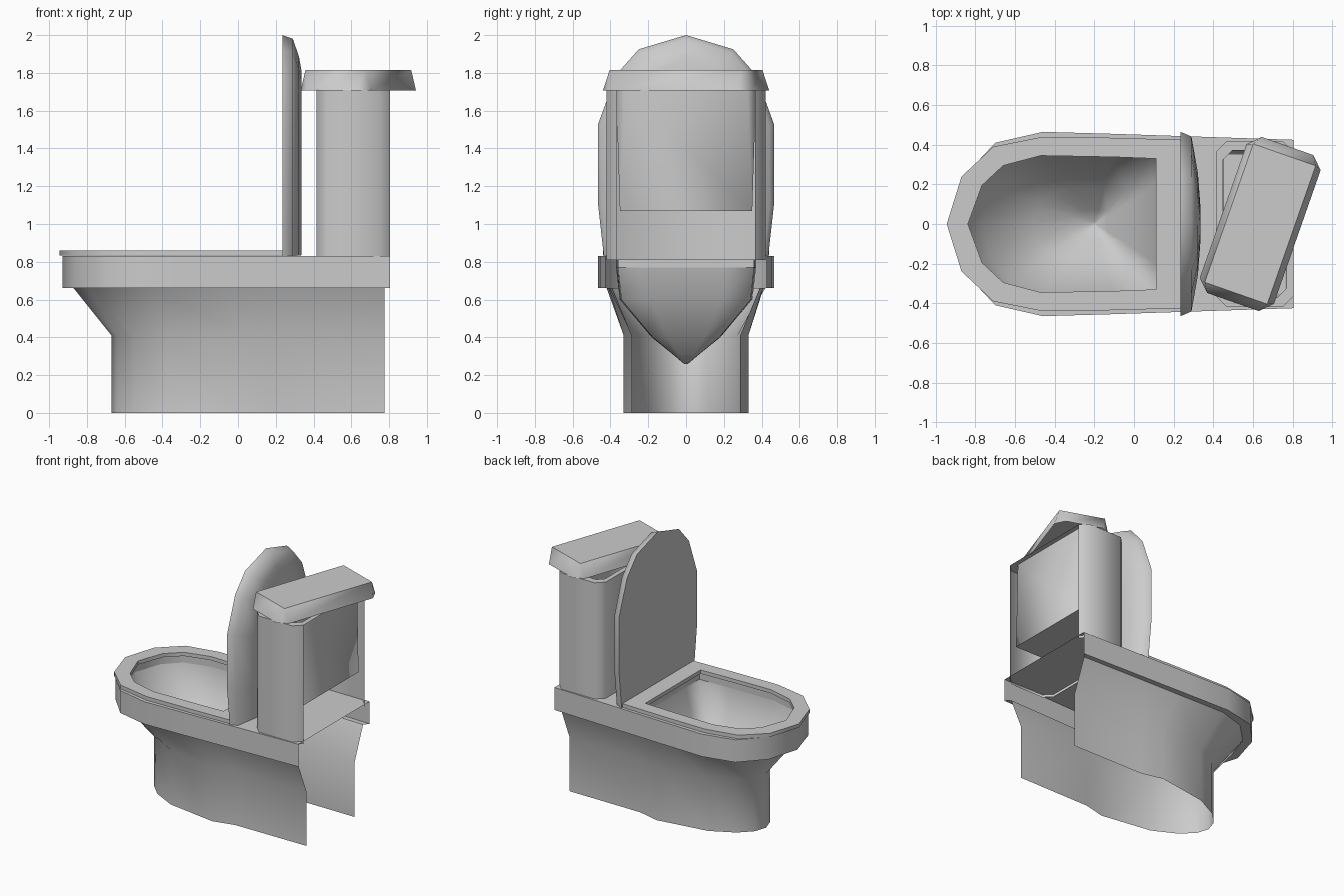
import bpy
import bmesh
from math import radians, sin, cos

cube = bpy.data.objects.get("Cube")
if cube:
    bpy.data.objects.remove(cube)

ceramic = bpy.data.materials.new("grey_ceramic")
GREY = (0.6, 0.6, 0.6, 1)
ceramic.use_nodes = True
ceramic.diffuse_color = GREY
ceramic.node_tree.nodes["Principled BSDF"].inputs["Base Color"].default_value = GREY


def mirrored(half):
    """Full outline from a half outline that starts at the tip on the centre line."""
    return [(x, -y) for x, y in reversed(half[1:])] + half


def at(outline, z):
    return [(x, y, z) for x, y in outline]


def scaled(outline, sx, sy, cx):
    return [(cx + (x - cx) * sx, y * sy) for x, y in outline]


def octagon(hx, hy, c, cx=0):
    """Rectangle with cut corners; c = 0 leaves the corners doubled up."""
    q = [(hx, hy - c), (hx - c, hy)]
    q += [(-x, y) for x, y in reversed(q)]
    return [(x + cx, y) for x, y in q + [(-x, -y) for x, y in q]]


def loft(name, loops, closed=True, ring=False, caps=(), angle=40):
    """Skin a series of equal outlines; ring joins last to first, caps lists loops to fill."""
    bm = bmesh.new()
    rows = [[bm.verts.new(p) for p in loop] for loop in loops]
    pairs = list(zip(rows, rows[1:])) + ([(rows[-1], rows[0])] if ring else [])
    n = len(loops[0])
    for a, b in pairs:
        for i in range(n if closed else n - 1):
            j = (i + 1) % n
            bm.faces.new((a[i], a[j], b[j], b[i]))
    for c in caps:
        bm.faces.new(rows[c])
    bmesh.ops.remove_doubles(bm, verts=bm.verts, dist=0.0005)
    bmesh.ops.recalc_face_normals(bm, faces=bm.faces)
    mesh = bpy.data.meshes.new(name)
    bm.to_mesh(mesh)
    bm.free()
    mesh.materials.append(ceramic)
    obj = bpy.data.objects.new(name, mesh)
    bpy.context.collection.objects.link(obj)
    bpy.ops.object.select_all(action="DESELECT")
    obj.select_set(True)
    bpy.context.view_layer.objects.active = obj
    bpy.ops.object.shade_smooth_by_angle(angle=radians(angle))


# Pedestal: foot bulging in the middle, waisted behind, flaring to the rim
foot = mirrored([(-.67, 0), (-.64, .09), (-.55, .18), (-.375, .27),
                 (.015, .33), (.18, .29), (.775, .287)])
flare = mirrored([(-.87, 0), (-.8, .21), (-.65, .36), (-.45, .42),
                  (-.05, .41), (.2, .405), (.775, .39)])
loft("pedestal", [at(foot, 0), at(foot, .41), at(flare, .66)], closed=False, angle=60)

# Rim band with its underside lip, and the deck around the bowl opening
rim = mirrored([(-.93, 0), (-.86, .24), (-.7, .41), (-.46, .465),
                (-.1, .455), (.2, .445), (.805, .425)])
hole = mirrored([(-.86, 0), (-.79, .205), (-.68, .315), (-.47, .37),
                 (-.1, .365), (.14, .36), (.14, .2)])
loft("rim_band", [at(flare, .66), at(rim, .66), at(rim, .83)], closed=False)
loft("deck", [at(rim, .83), at(hole, .83), at(hole, .77)])

# Bowl
bowl = [at(scaled(hole, sx, sy, -.2), z) for sx, sy, z in
        ((1, 1, .77), (.87, .95, .6), (.48, .49, .4), (.2, .19, .31), (.03, .03, .26))]
loft("bowl", bowl, caps=[-1], angle=180)

# Seat ring
seat_out = mirrored([(-.945, 0), (-.87, .24), (-.71, .39), (-.46, .44),
                     (-.1, .435), (.24, .425), (.24, .2)])
seat_in = mirrored([(-.838, 0), (-.767, .195), (-.66, .295), (-.47, .345),
                    (-.1, .338), (.11, .33), (.11, .2)])
loft("seat", [at(seat_out, .832), at(seat_out, .86), at(seat_in, .86),
              at(seat_in, .832)], ring=True)

# Raised seat cover: flat front, domed back
cover = mirrored([(2.0, 0), (1.925, .25), (1.79, .37), (1.53, .465),
                  (1.1, .465), (.83, .435)])
rings = [[(x, y * sy, .86 + (z - .86) * sz) for z, y in cover]
         for x, sy, sz in ((.335, .2, .84), (.323, .55, .9), (.29, .95, .983), (.235, 1, 1))]
loft("seat_cover", rings, caps=[0, -1], angle=80)

# Cistern shell: flat back left open, cut corners kept
TANK_X = .61
shell = octagon(.195, .42, .055, TANK_X)
loft("cistern_shell", [at(shell, .81), at(shell, 1.71)], closed=False, angle=60)

# Cistern rim and inner basin
basin_top = octagon(.16, .37, .045, TANK_X)
basin_low = octagon(.155, .35, 0, TANK_X)
loft("cistern_basin", [at(shell, 1.71), at(basin_top, 1.71), at(basin_low, 1.07)],
     caps=[-1], angle=60)

# Cistern lid: hollow, tapered and set askew
turn = radians(-19.3)


def askew(outline, z):
    return [(.637 + x * cos(turn) - y * sin(turn), x * sin(turn) + y * cos(turn), z)
            for x, y in outline]


loft("cistern_lid", [askew(octagon(.198, .417, .06), 1.708),
                     askew(octagon(.167, .37, 0), 1.815)], caps=[-1], angle=60)
